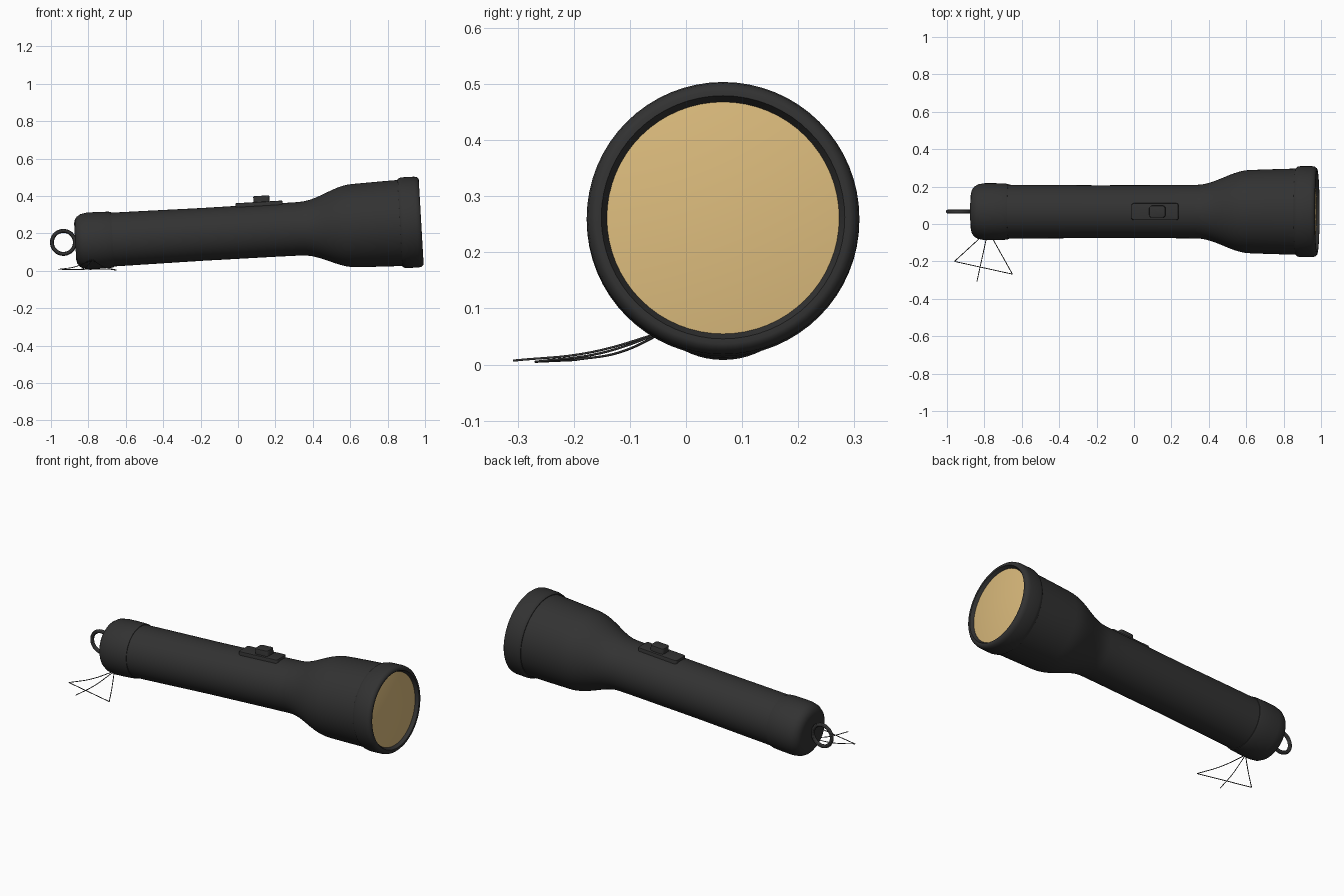
import bpy, bmesh, math
from mathutils import Matrix, Vector

if "Cube" in bpy.data.objects:
    bpy.data.objects.remove(bpy.data.objects["Cube"])

# Tilted frame of the torch: local +x runs along the barrel axis
FRAME = Matrix.Translation((0, 0.066, 0.206)) @ Matrix.Rotation(math.radians(-3.3), 4, 'Y')
SEGMENTS = 64


def material(name, rgb):
    m = bpy.data.materials.new(name)
    m.diffuse_color = (*rgb, 1)
    m.use_nodes = True
    m.node_tree.nodes["Principled BSDF"].inputs["Base Color"].default_value = m.diffuse_color
    return m


BLACK = material("matte_black", (0.032, 0.032, 0.032))
GOLD = material("warm_lens", (0.70, 0.49, 0.20))


def finish(name, bm, mat, frame=FRAME):
    bmesh.ops.remove_doubles(bm, verts=bm.verts, dist=1e-5)
    bmesh.ops.recalc_face_normals(bm, faces=bm.faces)
    mesh = bpy.data.meshes.new(name)
    bm.to_mesh(mesh)
    bm.free()
    obj = bpy.data.objects.new(name, mesh)
    obj.matrix_world = frame
    mesh.materials.append(mat)
    bpy.context.collection.objects.link(obj)
    bpy.ops.object.select_all(action='DESELECT')
    bpy.context.view_layer.objects.active = obj
    obj.select_set(True)
    bpy.ops.object.shade_smooth_by_angle(angle=math.radians(35))
    return obj


def lathe(name, profile, mat):
    """Spin (axial, radius) points around the barrel axis."""
    bm = bmesh.new()
    vs = [bm.verts.new((t, 0, r)) for t, r in profile]
    es = [bm.edges.new(p) for p in zip(vs, vs[1:])]
    bmesh.ops.spin(bm, geom=vs + es, cent=(0, 0, 0), axis=(1, 0, 0),
                   angle=math.tau, steps=SEGMENTS, use_merge=True)
    return finish(name, bm, mat)


def rounded_block(name, lo, hi, radius):
    """Box with rounded vertical corners and a softened top edge."""
    bm = bmesh.new()
    bmesh.ops.create_cube(bm, size=1)
    lo, hi = Vector(lo), Vector(hi)
    for v in bm.verts:
        v.co = [(a + b) / 2 + c * (b - a) for a, b, c in zip(lo, hi, v.co)]
    upright = [e for e in bm.edges if abs(e.verts[0].co.z - e.verts[1].co.z) > 1e-4]
    bmesh.ops.bevel(bm, geom=upright, offset=radius, segments=4, profile=0.5, affect='EDGES')
    top = [e for e in bm.edges if all(v.co.z > hi.z - 1e-4 for v in e.verts)]
    bmesh.ops.bevel(bm, geom=top, offset=0.005, segments=2, profile=0.5, affect='EDGES')
    return finish(name, bm, BLACK)


def wire(name, points):
    """Thin strand through a few points, in world space."""
    cu = bpy.data.curves.new(name, 'CURVE')
    cu.dimensions = '3D'
    cu.bevel_depth = 0.0022
    cu.bevel_resolution = 1
    cu.resolution_u = 8
    cu.use_fill_caps = True
    sp = cu.splines.new('BEZIER')
    sp.bezier_points.add(len(points) - 1)
    for bp, co in zip(sp.bezier_points, points):
        bp.co = co
        bp.handle_left_type = bp.handle_right_type = 'AUTO'
    cu.materials.append(BLACK)
    obj = bpy.data.objects.new(name, cu)
    bpy.context.collection.objects.link(obj)


# Tail cap with rounded rear edge
lathe("tail_cap", [(-0.872, 0), (-0.872, 0.098), (-0.867, 0.118), (-0.855, 0.134),
                   (-0.835, 0.146), (-0.80, 0.152), (-0.74, 0.152), (-0.685, 0.150),
                   (-0.672, 0.147), (-0.672, 0.138)], BLACK)

# Barrel flaring out into the lamp head
flare = [(0.33 + 0.30 * i / 10, 0.143 + 0.080 * (0.5 - 0.5 * math.cos(math.pi * i / 10)))
         for i in range(11)]
lathe("barrel_and_head", [(-0.69, 0.144), (-0.5, 0.143), (-0.2, 0.141), (0.2, 0.142)]
      + flare + [(0.75, 0.227), (0.89, 0.231)], BLACK)

# Bezel ring around the lens
lathe("bezel", [(0.868, 0.225), (0.868, 0.234), (0.876, 0.240), (0.89, 0.243),
                (0.955, 0.243), (0.970, 0.240), (0.979, 0.232), (0.981, 0.226),
                (0.981, 0.217), (0.960, 0.206), (0.950, 0.200)], BLACK)

# Gently domed lens
lathe("lens", [(0.962 + 0.014 * (1 - (r / 0.207) ** 2), r)
               for r in (0, 0.04, 0.08, 0.12, 0.16, 0.19, 0.207)], GOLD)

# Slide switch on top of the barrel
rounded_block("switch_plate", (-0.005, -0.045, 0.11), (0.247, 0.045, 0.156), 0.012)
rounded_block("switch_button", (0.092, -0.032, 0.14), (0.178, 0.032, 0.188), 0.014)

# Hanging ring at the tail
bpy.ops.mesh.primitive_torus_add(major_radius=0.0615, minor_radius=0.0105,
                                 major_segments=40, minor_segments=12)
ring = bpy.context.object
ring.name = "hanging_ring"
ring.matrix_world = FRAME @ Matrix.Translation((-0.935, 0, 0)) @ Matrix.Rotation(math.pi / 2, 4, 'X')
ring.data.materials.append(BLACK)
bpy.ops.object.shade_smooth_by_angle()

# Splayed strands under the tail and the strand joining their tips
root = Vector((-0.78, -0.035, 0.060))
tips = [(-0.96, -0.20, 0.008), (-0.84, -0.308, 0.007), (-0.65, -0.268, 0.005)]
for i, tip in enumerate(tips):
    mid = root.lerp(Vector(tip), 0.5)
    mid.z -= 0.012
    wire(f"strand_{i + 1}", [root, mid, tip])
wire("cross_strand", [tips[0], tips[2]])
